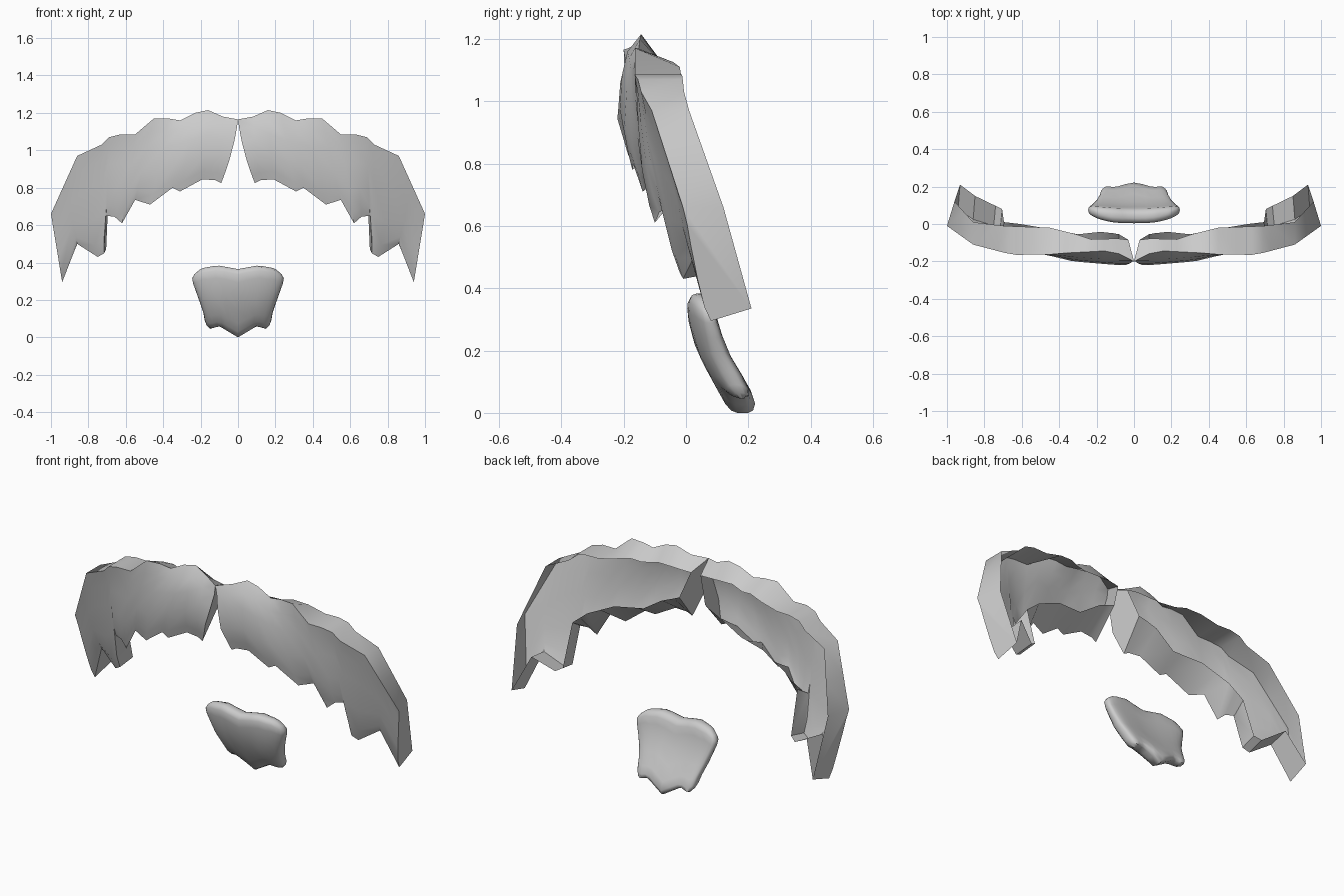
import bpy, bmesh, math

cube = bpy.data.objects.get("Cube")
if cube:
    bpy.data.objects.remove(cube, do_unlink=True)

grey = bpy.data.materials.new("plain_grey")
grey.use_nodes = True
colour = (0.6, 0.6, 0.6, 1)
grey.diffuse_color = colour
grey.node_tree.nodes["Principled BSDF"].inputs["Base Color"].default_value = colour


def interp(x, pts):
    """Piecewise linear lookup in a short list of pairs."""
    if x <= pts[0][0]:
        return pts[0][1]
    for (a, fa), (b, fb) in zip(pts, pts[1:]):
        if x <= b:
            return fa + (fb - fa) * (x - a) / (b - a)
    return pts[-1][1]


def finish(name, bm, angle):
    bmesh.ops.recalc_face_normals(bm, faces=bm.faces)
    mesh = bpy.data.meshes.new(name)
    bm.to_mesh(mesh)
    bm.free()
    mesh.materials.append(grey)
    ob = bpy.data.objects.new(name, mesh)
    bpy.context.collection.objects.link(ob)
    bpy.ops.object.select_all(action='DESELECT')
    ob.select_set(True)
    bpy.context.view_layer.objects.active = ob
    bpy.ops.object.shade_smooth_by_angle(angle=math.radians(angle))
    return ob


# Moustache: stations of upper edge (x, z) and jagged lower edge (x, z)
stations = [
    (0, 1.165, .09, .825), (.08, 1.18, .12, .84), (.16, 1.215, .19, .845),
    (.23, 1.2, .31, .78), (.31, 1.16, .35, .8), (.37, 1.17, .47, .71),
    (.45, 1.17, .55, .735), (.55, 1.085, .62, .61), (.63, 1.085, .66, .645),
    (.69, 1.07, .705, .65), (.73, 1.03, .715, .45), (.86, .97, .75, .43),
    (.93, .815, .86, .5), (1, .66, .94, .295)]
front_top = [(0, -.2), (.1, -.205), (.2, -.195), (.4, -.175), (.65, -.165), (.86, -.11), (1, -.01)]
front_low = [(.09, -.185), (.35, -.17), (.62, -.1), (.705, -.07), (.715, -.02), (.86, .025), (.94, .08)]
rim_top = [(0, -.085), (.1, -.075), (.22, -.085), (.31, -.055), (.45, -.02), (.7, -.01), (.86, .01), (1, .12)]
rim_low = [(.09, -.055), (.17, -.04), (.31, -.055), (.47, -.025), (.62, 0), (.705, .01),
           (.715, .08), (.86, .15), (.94, .21)]
rim_low_z = [(.09, .98), (.19, .94), (.31, .86), (.47, .84), (.62, .77), (.705, .7),
             (.715, .47), (.75, .45), (.86, .52), (.94, .335)]


def section(xt, zt, xb, zb):
    """Open-backed cross-section from the rear upper rim round to the rear lower rim."""
    inner = max(0, 1 - xt / .8)
    yt, yb = interp(xt, front_top), interp(xb, front_low)

    def along(f, bulge):
        # the inner end bows towards the middle
        bow = .05 * max(0, 1 - xt * 6) * f * (1 - f)
        return (xt + (xb - xt) * f - bow, yt + (yb - yt) * f - bulge, zt + (zb - zt) * f)
    rim_z = min(zt, 1.11) if xt > .4 else zt - .045 - max(0, zt - 1.17)
    crest = interp(xt, [(0, 0), (.08, .045), (.16, .055), (.45, .01), (.65, 0)])
    return [(xt + .03 * max(0, 1 - xt * 8) - .04 * max(0, xt - .86) / .14, interp(xt, rim_top), rim_z),
            (xt, yt + crest, zt),
            along(.15, -.15 * crest), along(.35, .01 * inner + .005),
            along(.65, .02 * inner + .01), along(.88, .01),
            (xb, yb, zb),
            (xb - .01, interp(xb, rim_low), interp(xb, rim_low_z))]


bm = bmesh.new()
rows = [[bm.verts.new(p) for p in section(*s)] for s in stations]
for a, b in zip(rows, rows[1:]):
    for i in range(len(a) - 1):
        bm.faces.new((a[i], a[i + 1], b[i + 1], b[i]))
# inner and outer end walls
bm.faces.new(rows[0])
bm.faces.new(rows[-1])
moustache = finish("moustache", bm, 48)
mirror = moustache.modifiers.new("other_half", 'MIRROR')
mirror.use_mirror_merge = False

# Chin beard: rounded slab lofted from scalloped top to pointed bottom
top_edge = [(0, .365), (.11, .385), (.19, .37), (.25, .335)]
low_edge = [(0, 0), (.05, .03), (.1, .06), (.15, .045), (.19, .075)]
lean = [(0, .182), (.05, .168), (.1, .138), (.2, .08), (.3, .048), (.37, .04)]
# height fraction, half width, half thickness
loft = [(0, .205, .01), (.02, .23, .028), (.08, .245, .04), (.2, .24, .042), (.4, .223, .046),
        (.6, .205, .05), (.8, .185, .053), (.92, .178, .048), (.98, .168, .035), (1, .15, .017)]
COUNT = 32
bm = bmesh.new()
rings = []
for t, w, d in loft:
    ring = []
    for k in range(COUNT):
        c, s = math.cos(math.tau * k / COUNT), math.sin(math.tau * k / COUNT)
        x = w * math.copysign(abs(c) ** .75, c)
        zt, zb = interp(abs(x), top_edge), interp(abs(x), low_edge)
        z = zt + (zb - zt) * t
        y = interp(z, lean) + .03 * (x / .25) ** 2 + d * math.copysign(abs(s) ** .6, s)
        ring.append(bm.verts.new((x, y, z)))
    rings.append(ring)
for a, b in zip(rings, rings[1:]):
    for k in range(COUNT):
        n = (k + 1) % COUNT
        bm.faces.new((a[k], a[n], b[n], b[k]))
# close both ends with strips across the thickness
for ring in (rings[0], rings[-1]):
    half = COUNT // 2
    bm.faces.new((ring[0], ring[1], ring[-1]))
    bm.faces.new((ring[half], ring[half + 1], ring[half - 1]))
    for k in range(1, half - 1):
        bm.faces.new((ring[k], ring[k + 1], ring[-k - 1], ring[-k]))
finish("chin_beard", bm, 60)
